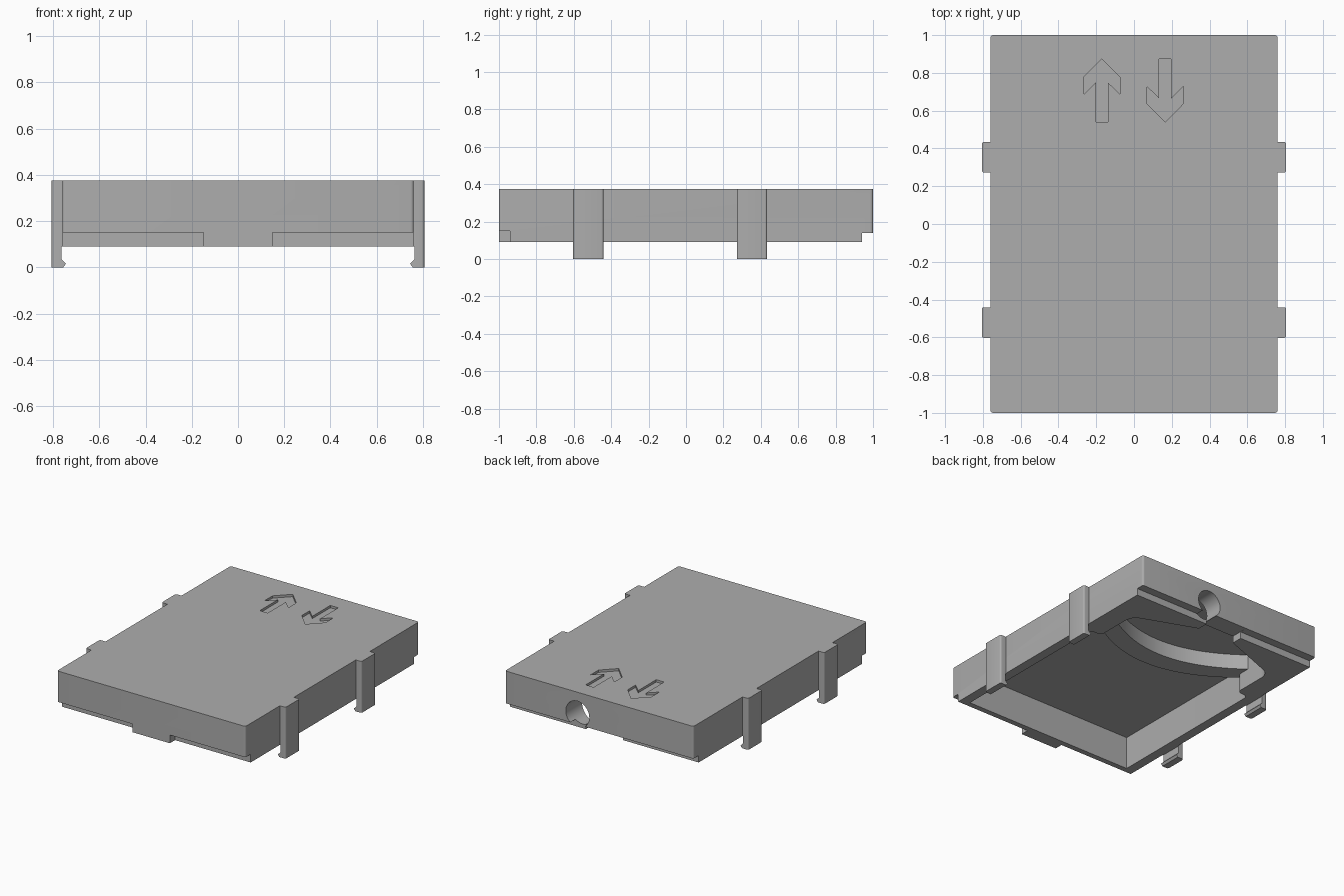
import bpy, bmesh
from mathutils import Vector, Matrix

cube = bpy.data.objects.get("Cube")
if cube:
    bpy.data.objects.remove(cube, do_unlink=True)

grey = bpy.data.materials.new("light_grey_plastic")
grey.use_nodes = True
COLOUR = (0.42, 0.42, 0.42, 1)
grey.diffuse_color = COLOUR
grey.node_tree.nodes["Principled BSDF"].inputs["Base Color"].default_value = COLOUR


def prism(name, outline, lo, hi, axis="z"):
    """Extrude a 2D outline along z, or an xz outline along y."""
    bm = bmesh.new()
    place = (lambda a, b: (a, b, lo)) if axis == "z" else (lambda a, b: (a, lo, b))
    shift = (0, 0, hi - lo) if axis == "z" else (0, hi - lo, 0)
    face = bm.faces.new([bm.verts.new(place(*p)) for p in outline])
    result = bmesh.ops.extrude_face_region(bm, geom=[face])
    moved = [v for v in result["geom"] if isinstance(v, bmesh.types.BMVert)]
    bmesh.ops.translate(bm, verts=moved, vec=shift)
    bmesh.ops.recalc_face_normals(bm, faces=bm.faces)
    mesh = bpy.data.meshes.new(name)
    bm.to_mesh(mesh)
    bm.free()
    obj = bpy.data.objects.new(name, mesh)
    bpy.context.collection.objects.link(obj)
    mesh.materials.append(grey)
    return obj


def box(name, x0, x1, y0, y1, z0, z1):
    return prism(name, [(x0, y0), (x1, y0), (x1, y1), (x0, y1)], z0, z1)


def rounded(points, radii, steps=6):
    """Replace each corner of a polygon by a short curve."""
    out = []
    for i, (point, r) in enumerate(zip(points, radii)):
        p = Vector(point)
        a = p + (Vector(points[i - 1]) - p).normalized() * r
        b = p + (Vector(points[(i + 1) % len(points)]) - p).normalized() * r
        for k in range(steps + 1 if r else 1):
            t = k / steps
            out.append(tuple(a * (1 - t) ** 2 + p * 2 * t * (1 - t) + b * t * t))
    return out


def activate(obj):
    bpy.ops.object.select_all(action="DESELECT")
    obj.select_set(True)
    bpy.context.view_layer.objects.active = obj


def cut(obj, cutter):
    cutter.hide_render = True
    activate(obj)
    mod = obj.modifiers.new("cut", "BOOLEAN")
    mod.operation, mod.solver, mod.object = "DIFFERENCE", "EXACT", cutter
    bpy.ops.object.modifier_apply(modifier=mod.name)
    bpy.data.objects.remove(cutter, do_unlink=True)


W, TOP, BASE = 0.76, 0.375, 0.09

# Cover shell with softened vertical corners
corners = [(-W, -1), (W, -1), (W, 1), (-W, 1)]
cover = prism("cover", rounded(corners, [0.015] * 4, 4), BASE, TOP)

# Underside cavity, narrowing to a funnel at the back
half = [(0.69, -0.9), (0.69, 0.37), (0.6, 0.37), (0.6, 0.69), (0.15, 0.86)]
radii = [0, 0.04, 0.04, 0.07, 0]
outline = half + [(-x, y) for x, y in reversed(half)]
cut(cover, prism("cavity", rounded(outline, radii + radii[::-1]), 0, 0.33))

# Interlocking lips: back rebate and notch, front rebates beside a tab
cut(cover, box("back_rebate", -1, 1, 0.94, 1.1, 0, 0.14))
cut(cover, box("back_notch", -0.15, 0.15, 0.8, 0.97, 0, 0.141))
for s in (-1, 1):
    x0, x1 = sorted((s * 0.15, s))
    cut(cover, box("front_rebate", x0, x1, -1.1, -0.94, 0, 0.15))

# Round cable opening in the back wall
bpy.ops.mesh.primitive_cylinder_add(vertices=40, radius=0.095, depth=0.4,
                                    location=(0.175, 0.95, 0.215), rotation=(1.5708, 0, 0))
cut(cover, bpy.context.object)

# Pair of opposite arrows engraved in the top
arrow = [(0, 0.167), (0.096, 0.07), (0.096, -0.02), (0.032, 0.042), (0.032, -0.167)]
arrow += [(-x, y) for x, y in reversed(arrow[1:])]
for cx, s in ((-0.17, 1), (0.165, -1)):
    shape = [(cx + x, 0.707 + s * y) for x, y in arrow]
    cut(cover, prism("arrow_cutter", shape, TOP - 0.017, TOP + 0.1))

# Curved guide rib under the top
xs = [-0.64 + 1.28 * i / 32 for i in range(33)]
bow = lambda x: 0.1 + 0.64 * x * x
strip = [(x, bow(x)) for x in xs] + [(x, bow(x) + 0.15) for x in reversed(xs)]
rib = prism("guide_rib", strip, 0.22, 0.335)

# Four snap clips with inward hooks
hook = [(0.806, TOP), (0.806, 0), (0.756, 0), (0.744, 0.016), (0.764, 0.036),
        (0.764, BASE), (0.755, BASE), (0.755, TOP)]
parts = [cover, rib]
for side, s in (("left", 1), ("right", -1)):
    for place, y in (("back", 0.353), ("front", -0.522)):
        clip = prism(f"{place}_{side}_clip", [(s * x, z) for x, z in hook],
                     y - 0.081, y + 0.081, "y")
        bm = bmesh.new()
        bm.from_mesh(clip.data)
        edges = [e for e in bm.edges if all(abs(v.co.x) > 0.8 for v in e.verts)
                 and abs(e.verts[0].co.z - e.verts[1].co.z) > 0.1]
        bmesh.ops.bevel(bm, geom=edges, offset=0.012, segments=4, profile=0.5, affect="EDGES")
        bm.to_mesh(clip.data)
        bm.free()
        parts.append(clip)

for obj in parts:
    activate(obj)
    bpy.ops.object.shade_smooth_by_angle(angle=0.52)
